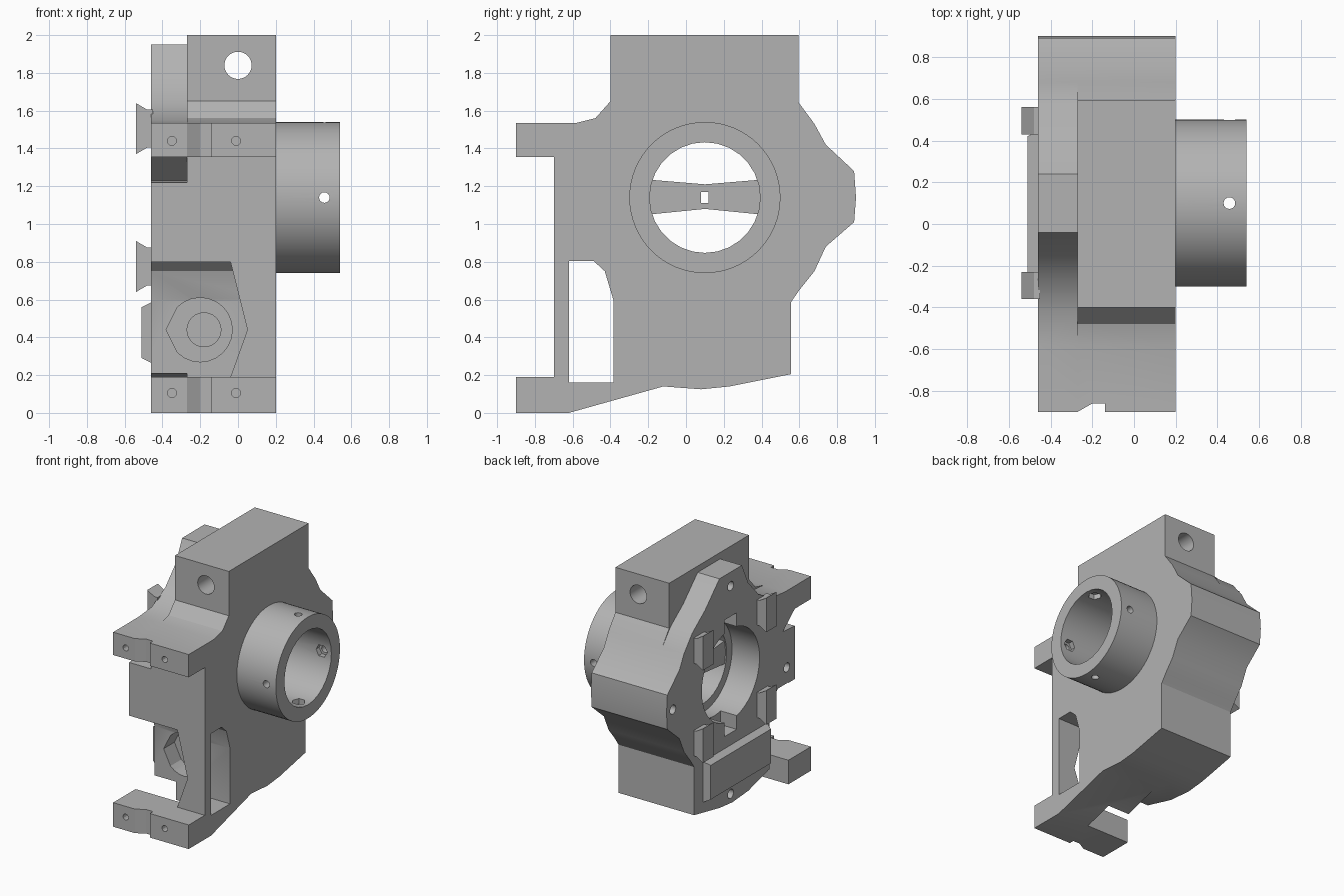
import bpy
import bmesh
from math import cos, sin, pi, radians
from mathutils import Vector

if "Cube" in bpy.data.objects:
    bpy.data.objects.remove(bpy.data.objects["Cube"], do_unlink=True)

grey = bpy.data.materials.new("plain_grey")
grey.use_nodes = True
colour = (0.45, 0.45, 0.45, 1)
grey.diffuse_color = colour
grey.node_tree.nodes["Principled BSDF"].inputs["Base Color"].default_value = colour

CY, CZ = 0.1, 1.14          # centre of the main bore
BACK, STEP, FACE = -0.46, -0.27, 0.2   # x of mounting face, flange step, tube face


def place(axis, u, v, w):
    """Profile coordinates: x axis -> (y, z), y axis -> (x, z), z axis -> (x, y)."""
    return {"x": (w, u, v), "y": (u, w, v), "z": (u, v, w)}[axis]


def prism(name, axis, points, start, end):
    """Extrude a closed profile along an axis."""
    bm = bmesh.new()
    face = bm.faces.new([bm.verts.new(place(axis, u, v, start)) for u, v in points])
    out = bmesh.ops.extrude_face_region(bm, geom=[face])["geom"]
    shift = Vector(place(axis, 0, 0, end - start))
    bmesh.ops.translate(bm, vec=shift, verts=[g for g in out if isinstance(g, bmesh.types.BMVert)])
    bmesh.ops.recalc_face_normals(bm, faces=bm.faces)
    mesh = bpy.data.meshes.new(name)
    bm.to_mesh(mesh)
    bm.free()
    mesh.materials.append(grey)
    obj = bpy.data.objects.new(name, mesh)
    bpy.context.collection.objects.link(obj)
    return obj


def disc(name, axis, u, v, radius, start, end, sides=24):
    ring = [(u + radius * cos(2 * pi * i / sides), v + radius * sin(2 * pi * i / sides))
            for i in range(sides)]
    return prism(name, axis, ring, start, end)


def rect(u0, u1, v0, v1):
    return [(u0, v0), (u1, v0), (u1, v1), (u0, v1)]


def combine(target, tool, operation="DIFFERENCE"):
    """Apply a boolean and discard the tool."""
    mod = target.modifiers.new("combine", "BOOLEAN")
    mod.operation, mod.solver, mod.object = operation, "EXACT", tool
    graph = bpy.context.evaluated_depsgraph_get()
    mesh = bpy.data.meshes.new_from_object(target.evaluated_get(graph))
    target.modifiers.clear()
    target.data = mesh
    bpy.data.objects.remove(tool, do_unlink=True)


def smooth(obj):
    bpy.ops.object.select_all(action="DESELECT")
    obj.select_set(True)
    bpy.context.view_layer.objects.active = obj
    bpy.ops.object.shade_smooth_by_angle(angle=radians(25))


# Side profiles of the housing and the flange, sharing foot, rear and arms
foot = [(-0.9, 0), (-0.62, 0)]
keel = [(-0.12, 0.14), (0.08, 0.125), (0.23, 0.14)]
rear = [(0.555, 0.205), (0.555, 0.585), (0.6, 0.65), (0.68, 0.75), (0.74, 0.88),
        (0.89, 1.01), (0.9, CZ), (0.89, 1.28), (0.74, 1.42), (0.68, 1.53)]
head = [(0.595, 1.645), (0.595, 2), (-0.4, 2), (-0.4, 1.65), (-0.48, 1.56)]
crown = [(0.58, 1.65), (0.42, 1.77), (0.24, 1.95), (-0.04, 1.95), (-0.12, 1.78),
         (-0.25, 1.64), (-0.42, 1.55)]
arm = [(-0.58, 1.535), (-0.9, 1.535), (-0.9, 1.355), (-0.7, 1.355)]
notch = [(-0.55, 1.23), (-0.7, 1.22)]
lower_arm = [(-0.7, 0.19), (-0.9, 0.19)]

housing = prism("housing", "x", foot + keel + rear + head + arm + lower_arm, STEP, FACE)
flange = prism("flange", "x", foot + [(-0.62, 0.15), (-0.38, 0.21)] + keel + rear + crown + arm
               + notch + lower_arm, BACK, STEP)
combine(housing, flange, "UNION")

# Tall window through the front, open toward the mounting side
window = [(-0.62, 0.16), (-0.385, 0.16), (-0.385, 0.6), (-0.43, 0.75), (-0.49, 0.805), (-0.62, 0.805)]
combine(housing, prism("window_cut", "x", window, -1, 1))
opening = [(-1, 0.19), (-0.04, 0.19), (0.05, 0.44), (-0.04, 0.8), (-1, 0.8)]
combine(housing, prism("opening_cut", "y", opening, -0.75, -0.6))
combine(housing, prism("slot_cut", "z", rect(-1, -0.08, -0.62, -0.385), -0.1, 0.3))

# Grooves and screw holes in the arm ends
groove = [(STEP, -0.9), (STEP, -1), (-0.14, -1), (-0.14, -0.86), (-0.2, -0.86)]
combine(housing, prism("groove_cut", "z", groove, -0.1, 1.6))
for x in (-0.35, -0.01):
    for z in (0.105, 1.44):
        combine(housing, disc("screw_cut", "y", x, z, 0.024, -1, -0.8, 12))

# Stepped pocket in the wall behind the window
angles = [radians(a) for a in range(-135, 136, 15)]
teardrop = [(-0.2 + 0.17 * cos(a), 0.44 + 0.17 * sin(a)) for a in angles] + [(-0.38, 0.44)]
combine(housing, prism("pocket_cut", "y", teardrop, -0.5, -0.25))
combine(housing, disc("pocket_bore_cut", "y", -0.18, 0.44, 0.09, -0.3, -0.1))

# Cross hole in the head and holes in the mounting face
combine(housing, disc("head_hole_cut", "y", 0, 1.84, 0.072, -1, 1, 32))
for y, z in ((CY, 1.84), (0.82, CZ), (-0.6, 0.93), (CY, 0.2)):
    combine(housing, disc("flange_hole_cut", "x", y, z, 0.036, -0.6, -0.3, 16))

# Main bore with a wider recess and two key slots
combine(housing, disc("recess_cut", "x", CY, CZ, 0.36, -0.6, -0.22, 48))
combine(housing, prism("key_cut", "x", rect(CY - 0.075, CY + 0.075, CZ - 0.46, CZ + 0.46), -0.6, -0.32))
combine(housing, disc("bore_cut", "x", CY, CZ, 0.293, -0.6, 0.6, 28))
smooth(housing)

# Tube with cross holes and nut pockets
tube = disc("tube", "x", CY, CZ, 0.4, FACE, 0.54, 64)
combine(tube, disc("tube_bore_cut", "x", CY, CZ, 0.293, 0, 1, 28))
for axis, v, centre in (("y", CZ, CY), ("z", CY, CZ)):
    combine(tube, disc("set_screw_cut", axis, 0.457, v, 0.028, centre - 0.6, centre + 0.6, 16))
    combine(tube, disc("nut_cut", axis, 0.457, v, 0.05, centre - 0.33, centre + 0.33, 6))
smooth(tube)

# Waisted bar across the bore with a central slot
bar = prism("cross_bar", "x", [(-0.2, 1.05), (CY, 1.08), (0.4, 1.05), (0.4, 1.235), (CY, 1.21),
                               (-0.2, 1.235)], -0.21, -0.1)
combine(bar, prism("bar_slot_cut", "x", rect(0.08, 0.12, 1.11, 1.17), -1, 1))

# Four dovetail clips on the mounting face
for y, side in ((0.43, "rear"), (-0.36, "front")):
    for z, level in ((1.505, "upper"), (0.775, "lower")):
        clip = [(BACK + 0.01, z - 0.1), (BACK + 0.01, z + 0.1), (-0.48, z + 0.1),
                (-0.54, z + 0.135), (-0.54, z - 0.135), (-0.48, z - 0.1)]
        prism(f"{level}_{side}_clip", "y", clip, y, y + 0.13)

# Bevelled pad on the mounting face
pad = prism("pad", "x", rect(-0.36, 0.45, 0.26, 0.59), BACK + 0.01, -0.51)
for vert in pad.data.vertices:
    if vert.co.x < -0.5:
        vert.co.y += 0.03 if vert.co.y < 0 else -0.03
        vert.co.z += 0.03 if vert.co.z < 0.4 else -0.03
